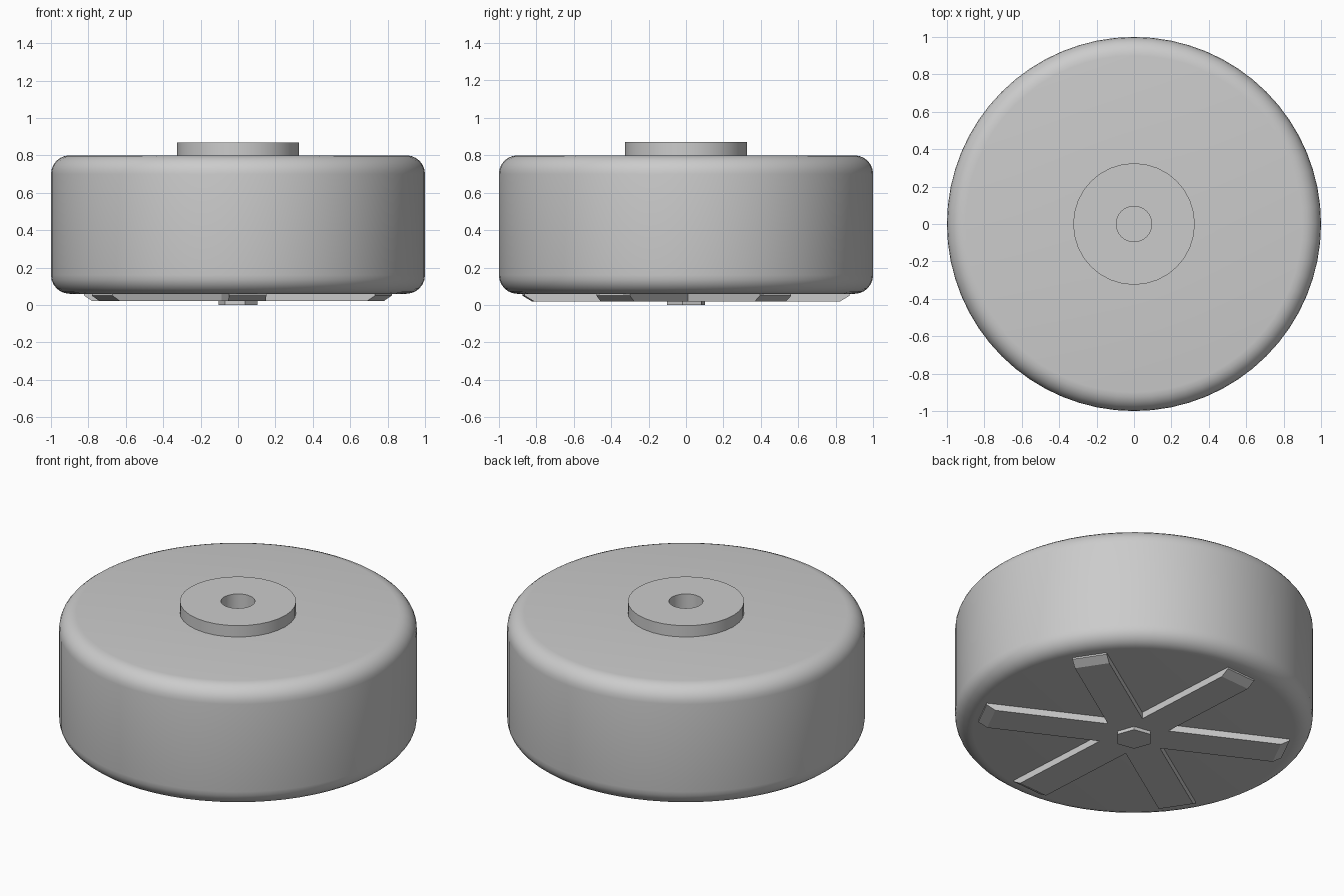
import bpy, bmesh
from math import sin, cos, pi, radians
from mathutils import Matrix, Vector

cube = bpy.data.objects.get("Cube")
if cube:
    bpy.data.objects.remove(cube)

grey = bpy.data.materials.new("plain_grey")
grey.use_nodes = True
grey.diffuse_color = (0.6, 0.6, 0.6, 1)
grey.node_tree.nodes["Principled BSDF"].inputs["Base Color"].default_value = grey.diffuse_color


def finish(name, bm, smooth):
    bmesh.ops.remove_doubles(bm, verts=bm.verts, dist=1e-5)
    bmesh.ops.recalc_face_normals(bm, faces=bm.faces)
    mesh = bpy.data.meshes.new(name)
    bm.to_mesh(mesh)
    bm.free()
    mesh.materials.append(grey)
    obj = bpy.data.objects.new(name, mesh)
    bpy.context.collection.objects.link(obj)
    if smooth:
        bpy.ops.object.select_all(action="DESELECT")
        obj.select_set(True)
        bpy.context.view_layer.objects.active = obj
        bpy.ops.object.shade_smooth_by_angle(angle=radians(30))
    return obj


def lathe(name, profile, steps, closed=False):
    """Spin a (radius, height) profile around z."""
    bm = bmesh.new()
    verts = [bm.verts.new((r, 0, z)) for r, z in profile]
    pairs = list(zip(verts, verts[1:]))
    if closed:
        pairs.append((verts[-1], verts[0]))
    edges = [bm.edges.new(p) for p in pairs]
    bmesh.ops.spin(bm, geom=verts + edges, cent=(0, 0, 0), axis=(0, 0, 1),
                   angle=2 * pi, steps=steps, use_merge=True)
    return finish(name, bm, True)


# Drum with rounded rims and a blind bore in its top
BOTTOM, TOP, FILLET, BORE = 0.06, 0.8, 0.1, 0.095


def rim(z, start):
    return [(1 - FILLET + FILLET * cos(a), z + FILLET * sin(a))
            for a in (start + i * pi / 12 for i in range(7))]


profile = [(0, BOTTOM)] + rim(BOTTOM + FILLET, -pi / 2) + rim(TOP - FILLET, 0)
profile += [(BORE, TOP), (BORE, 0.45), (0, 0.45)]
lathe("drum_body", profile, 64)

# Raised collar around the bore
lathe("top_collar", [(BORE, TOP), (0.325, TOP), (0.325, 0.87), (BORE, 0.87)], 32, True)

# Six radial ribs with sloped outer ends, on the underside
TURN = radians(3.4)
HALF_WIDTH = 0.1
section = [(0, BOTTOM), (0.87, BOTTOM), (0.87, 0.05), (0.82, 0.02), (0, 0.02)]
for i in range(6):
    bm = bmesh.new()
    face = bm.faces.new([bm.verts.new((r, -HALF_WIDTH, z)) for r, z in section])
    ext = bmesh.ops.extrude_face_region(bm, geom=[face], use_keep_orig=True)
    moved = [v for v in ext["geom"] if isinstance(v, bmesh.types.BMVert)]
    bmesh.ops.translate(bm, verts=moved, vec=Vector((0, 2 * HALF_WIDTH, 0)))
    bm.transform(Matrix.Rotation(TURN + radians(30 + 60 * i), 4, "Z"))
    finish(f"bottom_rib_{i + 1}", bm, False)

# Hexagonal nut at the centre of the underside
bm = bmesh.new()
bmesh.ops.create_cone(bm, cap_ends=True, segments=6, radius1=0.107, radius2=0.107,
                      depth=BOTTOM, matrix=Matrix.Translation((0, 0, BOTTOM / 2)))
bm.transform(Matrix.Rotation(radians(20), 4, "Z"))
finish("bottom_hex_nut", bm, False)
